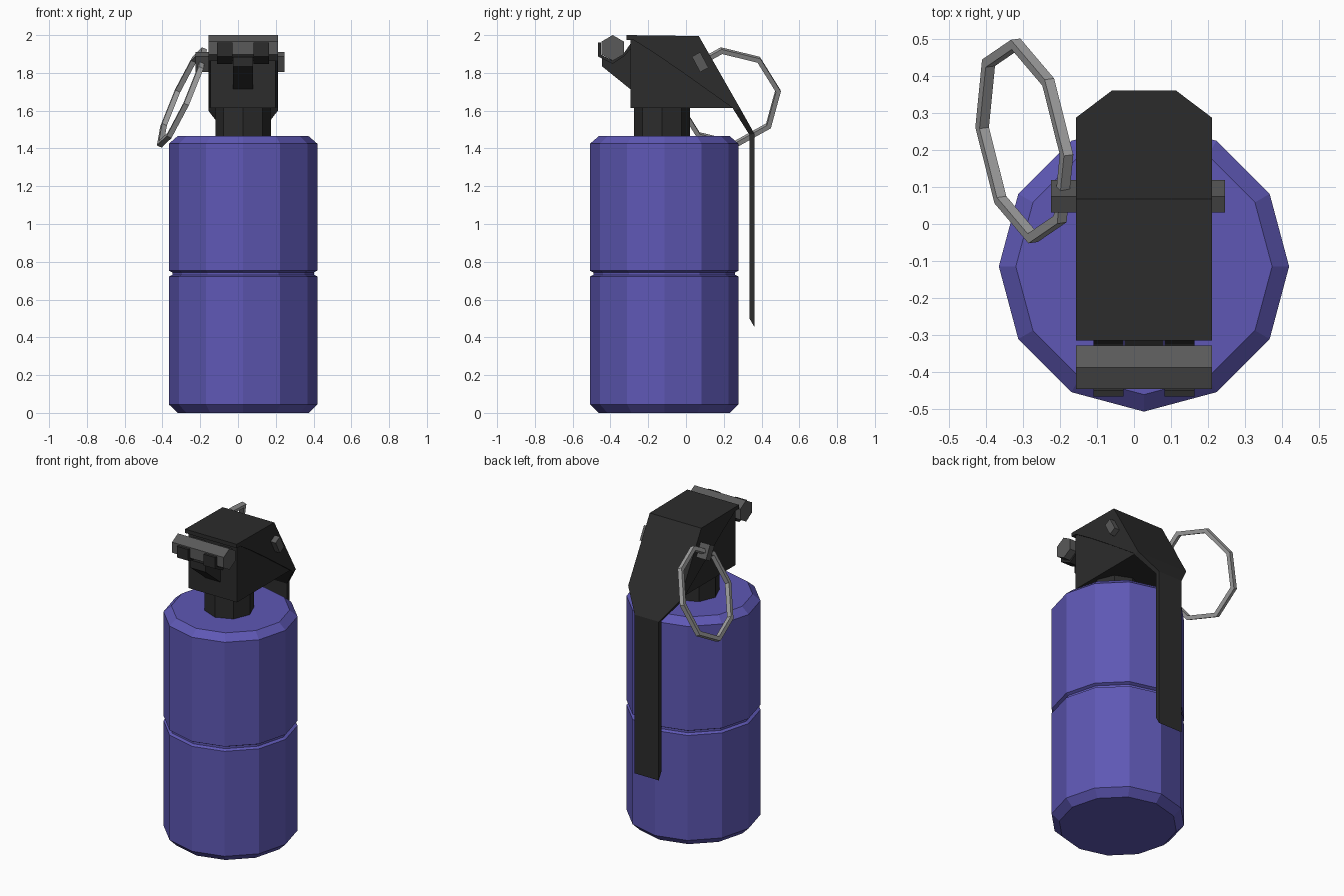
import bpy, bmesh, math
from mathutils import Vector

if "Cube" in bpy.data.objects:
    bpy.data.objects.remove(bpy.data.objects["Cube"])

CX, CY = 0.027, -0.115   # axis of the canister


def material(name, col):
    m = bpy.data.materials.new(name)
    m.diffuse_color = (*col, 1)
    m.use_nodes = True
    m.node_tree.nodes["Principled BSDF"].inputs["Base Color"].default_value = m.diffuse_color
    return m


PURPLE = material("purple paint", (0.112, 0.097, 0.46))
BLACK = material("black metal", (0.025, 0.025, 0.025))
GREY = material("dark grey metal", (0.1, 0.1, 0.1))
SILVER = material("ring steel", (0.36, 0.36, 0.36))


def finish(name, bm, mat):
    bmesh.ops.recalc_face_normals(bm, faces=bm.faces[:])
    me = bpy.data.meshes.new(name)
    bm.to_mesh(me)
    bm.free()
    me.materials.append(mat)
    ob = bpy.data.objects.new(name, me)
    bpy.context.collection.objects.link(ob)
    return ob


def loft(name, rings, mat, closed=False):
    """Bridge rings of points; cap the ends unless closed into a loop."""
    bm = bmesh.new()
    rs = [[bm.verts.new(p) for p in r] for r in rings]
    n = len(rs[0])
    pairs = list(zip(rs, rs[1:])) + ([(rs[-1], rs[0])] if closed else [])
    for a, b in pairs:
        for i in range(n):
            j = (i + 1) % n
            bm.faces.new((a[i], a[j], b[j], b[i]))
    if not closed:
        bm.faces.new(rs[0])
        bm.faces.new(rs[-1])
    return finish(name, bm, mat)


def lathe(name, profile, sides, mat, cy=CY):
    ang = [2 * math.pi * i / sides for i in range(sides)]
    return loft(name, [[(CX + r * math.cos(a), cy + r * math.sin(a), z) for a in ang]
                       for r, z in profile], mat)


def prism(name, yz, x0, x1, mat):
    return loft(name, [[(x, y, z) for y, z in yz] for x in (x0, x1)], mat)


# canister with chamfered ends and a middle groove
lathe("canister", [(0.347, 0), (0.393, 0.045), (0.393, 0.722), (0.375, 0.731),
                   (0.375, 0.744), (0.393, 0.753), (0.393, 1.425), (0.347, 1.465)], 12, PURPLE)
lathe("neck", [(0.147, 1.45), (0.147, 1.65)], 8, BLACK, -0.127)

# fuse head block
prism("fuse_head", [(-0.295, 1.615), (0.246, 1.615), (0.035, 1.975), (-0.295, 1.975)],
      CX - 0.172, CX + 0.172, BLACK)

# side flanges of the lever
for side, s in (("left", -1), ("right", 1)):
    prism("lever_flange_" + side,
          [(-0.315, 1.998), (-0.16, 1.9), (0.0, 1.79), (0.246, 1.615), (0.27, 1.615), (0.06, 1.99)],
          CX + s * 0.168, CX + s * 0.184, BLACK)

# safety lever: top plate, slope, tapered bend and hanging strip
lever = [(-0.315, 2.0, -0.315, 1.975, 0.184), (0.068, 1.995, 0.05, 1.972, 0.184),
         (0.288, 1.61, 0.255, 1.6, 0.184), (0.362, 1.478, 0.336, 1.472, 0.086),
         (0.362, 0.455, 0.336, 0.5, 0.086)]
loft("safety_lever", [[(CX - w, y, z), (CX + w, y, z), (CX + w, v, u), (CX - w, v, u)]
                      for y, z, v, u, w in lever], BLACK)

# hexagonal hinge bar at the front
hexa = [(-0.388 + 0.068 * math.sin(math.pi * i / 3), 1.932 + 0.068 * math.cos(math.pi * i / 3))
        for i in range(6)]
prism("hinge_bar", hexa, CX - 0.184, CX + 0.184, GREY)

# curled tabs holding the bar
for side, s in (("left", -1), ("right", 1)):
    c = CX + s * 0.096
    prism("hinge_tab_" + side,
          [(-0.29, 1.93), (-0.325, 1.89), (-0.388, 1.848), (-0.467, 1.888), (-0.467, 1.96),
           (-0.45, 1.96), (-0.45, 1.897), (-0.388, 1.864), (-0.325, 1.91), (-0.29, 1.96)],
          c - 0.041, c + 0.041, BLACK)
prism("hinge_bracket", [(-0.29, 1.71), (-0.445, 1.835), (-0.445, 1.885), (-0.388, 1.87),
                        (-0.29, 1.93)], CX - 0.053, CX + 0.053, BLACK)

# cross pin, tilted along the lever slope
d, n = Vector((0.022, -0.041)), Vector((0.022, 0.012))
o = Vector((0.075, 1.857))
prism("pull_pin", [tuple(o + a * d + b * n) for a, b in ((1, 1), (1, -1), (-1, -1), (-1, 1))],
      -0.225, 0.247, GREY)

# eight-sided pull ring in a leaning plane
nrm = Vector((1, 0.145, -0.44)).normalized() * 0.014
centre = Vector((-0.297, 0.225, 1.67))
rings = []
for i in range(8):
    a = math.radians(8 + 45 * i)
    y, z = math.cos(a), math.sin(a)
    v = Vector((0.44 * z * 0.25 - 0.145 * y * 0.265, 0.265 * y, 0.25 * z))
    rings.append([centre + v * k + nrm * s for k, s in ((1.05, 1), (1.05, -1), (0.95, -1), (0.95, 1))])
loft("pull_ring", rings, SILVER, closed=True)
